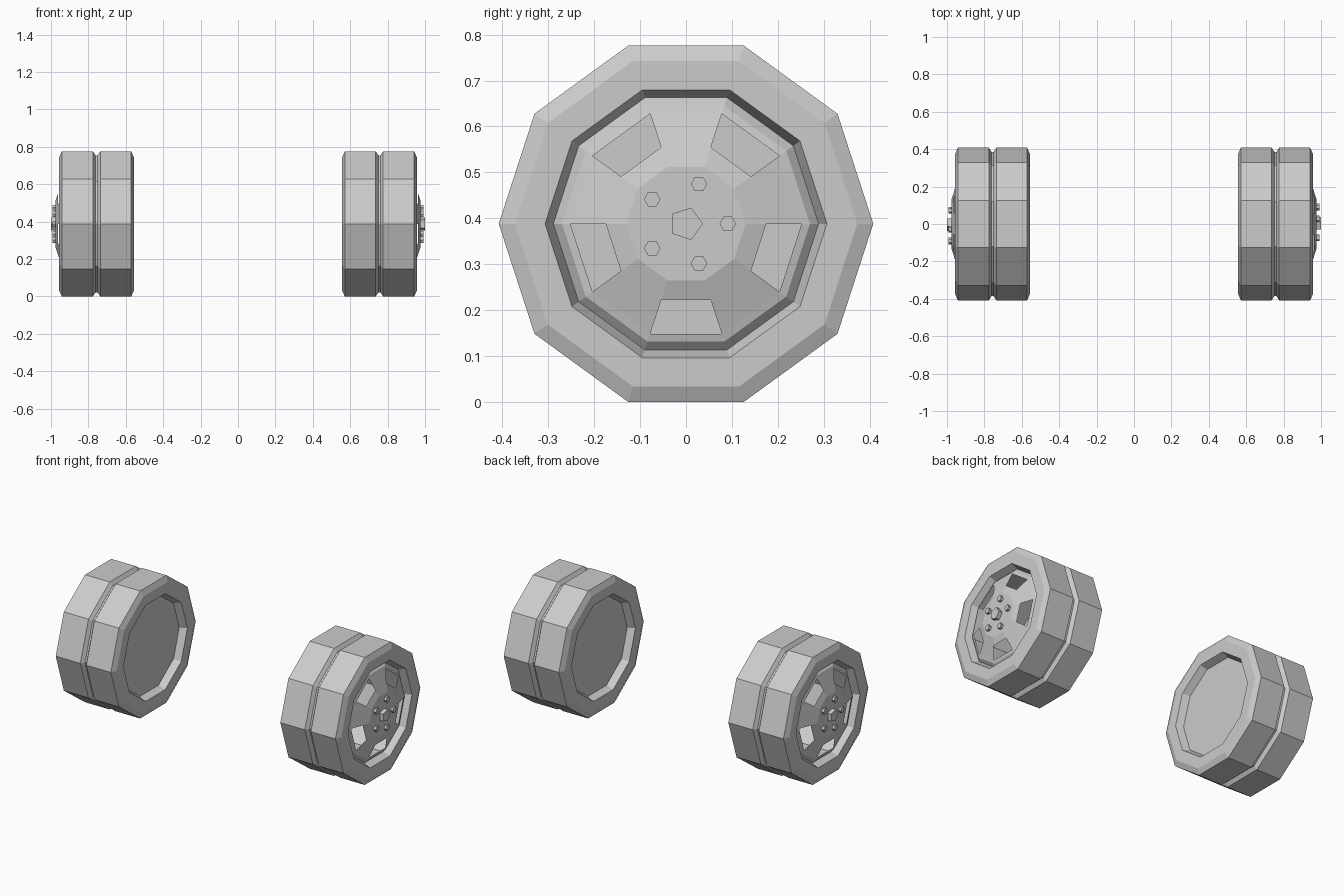
import bpy, bmesh
from math import cos, sin, pi

if "Cube" in bpy.data.objects:
    bpy.data.objects.remove(bpy.data.objects["Cube"])

N, R, CZ = 10, 0.408, 0.388


def make(name, bm, side):
    """Turn a wheel-local mesh (axis = +x) into an object; side -1 turns it half round."""
    for v in bm.verts:
        v.co.x *= side
        v.co.y *= side
        v.co.z += CZ
    bmesh.ops.recalc_face_normals(bm, faces=bm.faces)
    me = bpy.data.meshes.new(name)
    bm.to_mesh(me)
    bm.free()
    ob = bpy.data.objects.new(name, me)
    bpy.context.collection.objects.link(ob)
    return ob


def lathe(profile, n=N, closed=False, cap=False, cy=0, cz=0, skip=None):
    """Revolve (x, radius) points round the x axis; skip = ring with alternate faces left open."""
    bm = bmesh.new()
    rings = [[bm.verts.new((x, cy + r * cos(2 * pi * i / n), cz + r * sin(2 * pi * i / n)))
              for i in range(n)] for x, r in profile]
    for k in range(len(rings) if closed else len(rings) - 1):
        a, b = rings[k], rings[(k + 1) % len(rings)]
        for i in range(n):
            if k == skip and i % 2 == 1:
                continue
            j = (i + 1) % n
            bm.faces.new((a[i], a[j], b[j], b[i]))
    if cap:
        bm.faces.new(rings[-1])
    return bm


for side, tag in ((1, "right"), (-1, "left")):
    # tyre with bevelled shoulders and a central groove
    make("tyre_" + tag, lathe([
        (0.915, 0.289), (0.957, 0.307), (0.957, 0.373), (0.942, R), (0.776, R), (0.761, 0.385),
        (0.751, 0.385), (0.736, R), (0.571, R), (0.556, 0.373), (0.556, 0.307), (0.598, 0.289)],
        closed=True), side)
    # inner back plate
    make("back_plate_" + tag, lathe([(0.598, 0.289), (0.598, 0.2)], cap=True), side)
    # conical rim with five open windows and a flat hub
    make("rim_" + tag, lathe([(0.915, 0.289), (0.933, 0.270), (0.938, 0.252),
                              (0.962, 0.175), (0.976, 0.130)], cap=True, skip=2), side)
    # centre cap and wheel nuts
    make("hub_cap_" + tag, lathe([(0.97, 0.037), (1.0, 0.037)], n=5, cap=True), side)
    for i in range(5):
        a = 2 * pi * i / 5
        make("wheel_nut_" + tag, lathe([(0.97, 0.018), (0.992, 0.018)], n=6, cap=True,
                                       cy=0.091 * cos(a), cz=0.091 * sin(a)), side)
